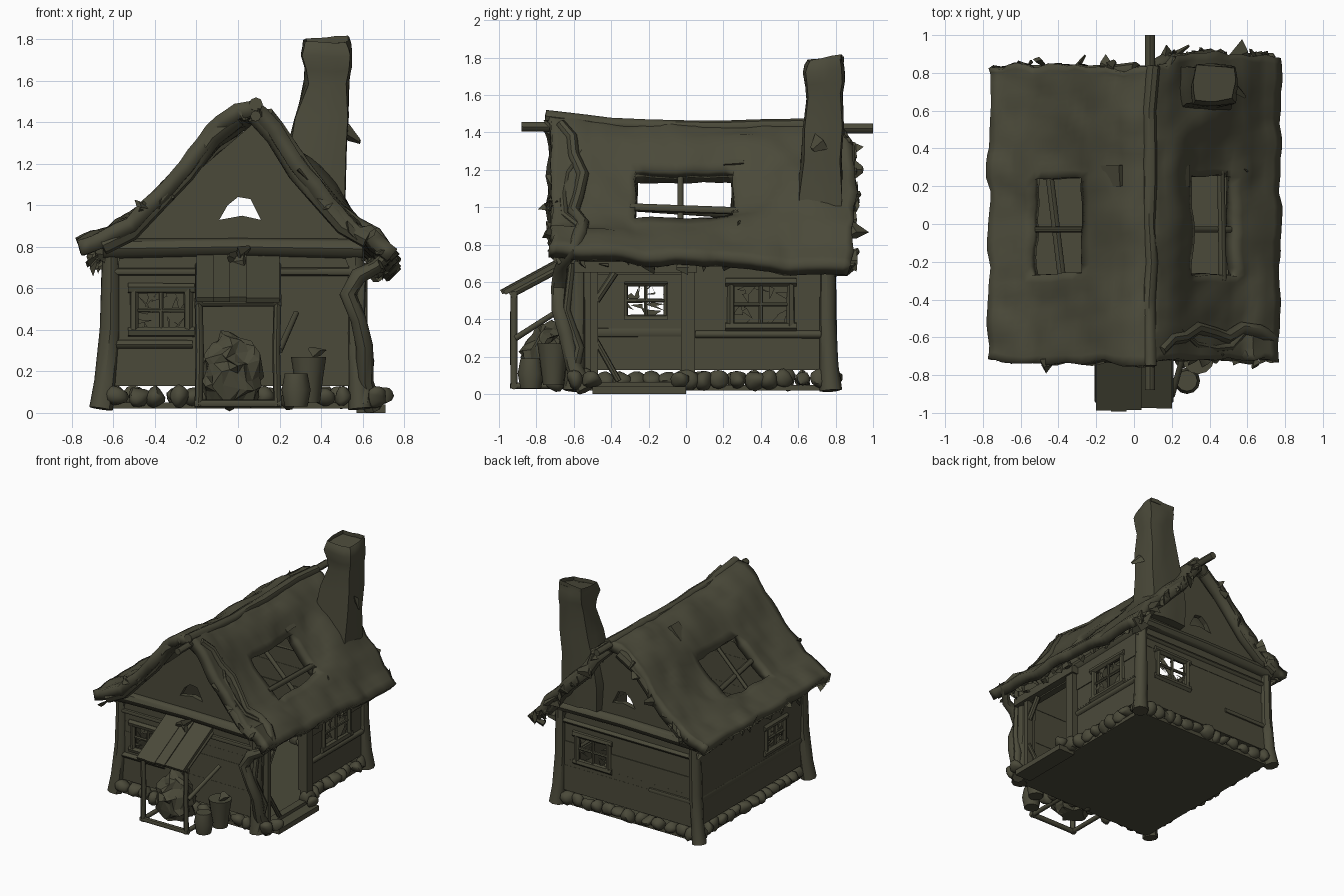
import bpy, bmesh, math, random
from mathutils import Vector, Matrix, Euler, noise

random.seed(4)
if "Cube" in bpy.data.objects:
    bpy.data.objects.remove(bpy.data.objects["Cube"])

mat = bpy.data.materials.new("dark olive")
mat.use_nodes = True
OLIVE = (0.07, 0.068, 0.042, 1)
mat.diffuse_color = OLIVE
mat.node_tree.nodes["Principled BSDF"].inputs["Base Color"].default_value = OLIVE
R = random.uniform
# Wall planes
LEFT, RIGHT, FRONT, BACK = .56, -.61, -.58, .745


def part(name, bm, smooth=True, thickness=0):
    bmesh.ops.recalc_face_normals(bm, faces=bm.faces)
    me = bpy.data.meshes.new(name)
    bm.to_mesh(me)
    bm.free()
    me.materials.append(mat)
    ob = bpy.data.objects.new(name, me)
    bpy.context.collection.objects.link(ob)
    if thickness:
        m = ob.modifiers.new("Thickness", 'SOLIDIFY')
        m.thickness, m.offset = thickness, 0
    if smooth:
        bpy.ops.object.select_all(action='DESELECT')
        ob.select_set(True)
        bpy.context.view_layer.objects.active = ob
        bpy.ops.object.shade_smooth_by_angle(angle=math.radians(45))


def box(bm, c, size, rot=(0, 0, 0)):
    m = Matrix.LocRotScale(Vector(c), Euler(rot), Vector(size))
    bmesh.ops.create_cube(bm, size=1, matrix=m)


def loft(bm, rings):
    vs = [[bm.verts.new(p) for p in r] for r in rings]
    n = len(vs[0])
    for a, b in zip(vs, vs[1:]):
        for i in range(n):
            bm.faces.new((a[i], a[(i + 1) % n], b[(i + 1) % n], b[i]))
    bm.faces.new(vs[0])
    return bm.faces.new(vs[-1])


def log(bm, pts, r, r2=None, sides=8):
    """Round beam along a path, tapering from r to r2."""
    pts = [Vector(p) for p in pts]
    r2 = r if r2 is None else r2
    side = (pts[1] - pts[0]).orthogonal()
    rings = []
    for i, p in enumerate(pts):
        d = (pts[min(i + 1, len(pts) - 1)] - pts[max(i - 1, 0)]).normalized()
        side = (side - d * side.dot(d)).normalized()
        up = d.cross(side)
        rad = (r + (r2 - r) * i / (len(pts) - 1)) * R(0.9, 1.1)
        rings.append([p + rad * (math.cos(t) * side + math.sin(t) * up)
                      for t in (2 * math.pi * k / sides for k in range(sides))])
    loft(bm, rings)


def shard(bm, p, size):
    m = Matrix.LocRotScale(Vector(p), Euler([R(0, 6.28) for _ in range(3)]), Vector((0.9, 0.3, 0.8)))
    bmesh.ops.create_cone(bm, segments=4, radius1=size, radius2=size * 0.3,
                          depth=size * 1.8, cap_ends=True, matrix=m)


# Plank walls with rectangular openings
def at(axis, pos, u, z):
    return (u, pos, z) if axis == 'x' else (pos, u, z)


def wall(name, axis, pos, u0, u1, openings):
    bm = bmesh.new()
    zs = sorted({0.13, 0.33, 0.52, 0.67, 0.83} | {z for o in openings for z in o[2:]})
    for a, b in zip(zs, zs[1:]):
        u = u0
        spans = [o for o in sorted(openings) if o[2] <= a and o[3] >= b]
        thick = R(0.035, 0.055)
        for end, nxt in [(o[0], o[1]) for o in spans] + [(u1, u1)]:
            s = (end - u, thick, b - a) if axis == 'x' else (thick, end - u, b - a)
            box(bm, at(axis, pos, (u + end) / 2, (a + b) / 2), s)
            u = nxt
    part(name, bm, False)


def window(name, axis, pos, u0, u1, z0, z1):
    bm = bmesh.new()
    um, zm = (u0 + u1) / 2, (z0 + z1) / 2
    for a, b, r in (((u0 - .03, z0), (u1 + .03, z0), .025), ((u0 - .03, z1), (u1 + .03, z1), .025),
                    ((u0, z0), (u0, z1), .022), ((u1, z0), (u1, z1), .022),
                    ((um, z0), (um, z1), .011), ((u0, zm), (u1, zm), .011)):
        log(bm, [at(axis, pos, *a), at(axis, pos, *b)], r, sides=6)
    # Broken pane pieces round the edge
    for k in range(16):
        t = k * math.pi / 8
        ed = Vector((um + math.cos(t) * (u1 - u0) * .4, zm + math.sin(t) * (z1 - z0) * .4))
        e = [ed + Vector((R(-.06, .06), R(-.05, .05))) for _ in range(3)]
        bm.faces.new([bm.verts.new(at(axis, pos, *p)) for p in e])
    part(name, bm)


front_win, back_win = (-.5, -.24, .39, .6), (.14, .42, .38, .6)
left_win, right_win = (.24, .56, .36, .6), (-.33, -.1, .4, .6)
doorway = (-.48, -.02, .13, .64)
wall("front_wall", 'x', FRONT, RIGHT, LEFT, [front_win])
wall("back_wall", 'x', BACK, RIGHT, LEFT, [back_win])
wall("left_wall", 'y', LEFT, FRONT, BACK, [doorway, left_win])
wall("right_wall", 'y', RIGHT, FRONT, BACK, [right_win])
window("front_window", 'x', FRONT - .02, *front_win)
window("back_window", 'x', BACK + .02, *back_win)
window("left_window", 'y', LEFT + .02, *left_win)
window("right_window", 'y', RIGHT - .02, *right_win)

# Gable walls, each with a broken hole
for name, y in (("front_gable", FRONT), ("back_gable", BACK)):
    bm = bmesh.new()
    hole = [(-.09, .93), (.02, .95), (.11, .93), (.06, 1.03), (.0, 1.04), (-.05, 1.0)]
    for loop in ([(-.62, .8), (.58, .8), (.08, 1.4)], hole):
        vs = [bm.verts.new((x, y, z)) for x, z in loop]
        for i, v in enumerate(vs):
            bm.edges.new((v, vs[i - 1]))
    bmesh.ops.triangle_fill(bm, use_beauty=True, edges=bm.edges[:])
    part(name, bm, False, .04)

# Floor and door step
bm = bmesh.new()
box(bm, (-.02, .085, .035), (1.2, 1.36, .03))
box(bm, (.64, -.25, .02), (.14, .5, .04))
part("floor", bm, False)

# Foundation stones
bm = bmesh.new()
spots = [(x / 100, y) for x in range(-58, 58, 9) for y in (FRONT - .02, BACK + .02)]
spots += [(x, y / 100) for y in range(-54, 74, 9) for x in (RIGHT - .01, LEFT + .03) if x < 0 or not -50 < y < 0]
spots += [(.69, -.5), (.69, -.03), (.66, -.6), (.24, -.7), (-.3, -.66)]
for x, y in spots:
    m = Matrix.LocRotScale(Vector((x + R(-.015, .015), y + R(-.015, .015), .078)), Euler((0, 0, R(-.3, .3))),
                           Vector((R(.04, .06), R(.04, .06), R(.04, .06))))
    for v in bmesh.ops.create_icosphere(bm, subdivisions=2, radius=1, matrix=m)['verts']:
        v.co += noise.noise_vector(v.co * 14) * .02
part("foundation_stones", bm)

# Flared corner posts and horizontal logs
bm = bmesh.new()
for x, foot in ((RIGHT, -.05), (LEFT + .005, .025)):
    for y, out in ((FRONT, -.02), (BACK + .01, .02)):
        log(bm, [(x + foot, y + out, .02), (x + foot * .6, y + out * .5, .15), (x + foot * .1, y, .4), (x, y, .82)],
            .056, .043)
for y in (FRONT - .02, BACK + .02):
    log(bm, [(RIGHT - .04, y, .79), (0, y, .8), (LEFT + .04, y, .79)], .045)
    log(bm, [(RIGHT, y, .68), (LEFT, y, .68)], .02)
    log(bm, [(RIGHT, y, .33), (-.22, y, .33)], .02)
for x in (RIGHT, LEFT):
    log(bm, [(x, FRONT - .03, .74), (x, .1, .73), (x, BACK + .03, .74)], .04)
log(bm, [(RIGHT, FRONT, .33), (RIGHT, BACK, .33)], .03)
log(bm, [(LEFT + .02, .05, .32), (LEFT + .02, BACK, .32)], .02)
part("timber_frame", bm)

# Side doorway frame and brace
bm = bmesh.new()
x = LEFT + .035
box(bm, (x, .01, .36), (.06, .075, .66))
box(bm, (x, -.49, .35), (.05, .04, .64))
box(bm, (x + .01, -.27, .68), (.07, .66, .06))
box(bm, (x, -.25, .05), (.06, .5, .03))
log(bm, [(x, -.49, .3), (x + .02, -.36, .07)], .016)
log(bm, [(x, -.48, .5), (x, -.38, .65)], .02)
part("side_door_frame", bm, False)

# Sagging roof with a hole in each slope
PROFILE = [(-.76, .8), (-.65, .835), (-.52, .885), (-.38, 1.01), (-.25, 1.15), (-.13, 1.31), (0, 1.4),
           (.08, 1.415), (.18, 1.33), (.28, 1.17), (.4, 1.02), (.51, .91), (.63, .82), (.75, .71)]
STATIONS = [-.73, -.62, -.5, -.38, -.27, -.14, 0, .13, .25, .37, .49, .61, .74, .84]


def roof_point(x, y, up=0):
    """Point on the roof surface: profile, swayback, torn lip and lumps."""
    z = .72
    for (a, za), (b, zb) in zip(PROFILE, PROFILE[1:]):
        if a <= x <= b:
            z = za + (zb - za) * (x - a) / (b - a)
    z += .22 * max(0, -y - .3) * max(0, z - .8) + (-.07 * y if x > .6 else 0)
    # Curled lip behind each hole
    d = math.hypot((abs(x) - .37) / .16, max(0, y - .25) / .3)
    z += .035 * math.exp(-((d - 1.1) / .25) ** 2) * math.exp(-(min(0, y - .25) / .12) ** 2)
    # Swelling where the thatch meets the chimney
    z += .08 * math.exp(-((x - .42) ** 2 + (y - .68) ** 2) / .03)
    n = noise.noise_vector(Vector((x * 4, y * 4, 3))) * .02 + noise.noise_vector(Vector((x * 11, y * 9, 1))) * .014
    rag = 2 if y < -.7 or y > .8 else 1
    if x > .15 and y > .8:
        y += .035
    return Vector((x + n.x, y + n.y * rag, z + n.z + up))


bm = bmesh.new()
grid = [[bm.verts.new((x, y, 0)) for x, _ in PROFILE] for y in STATIONS]
for j in range(len(STATIONS) - 1):
    for i in range(len(PROFILE) - 1):
        if not (4 <= j < 8 and i in (2, 3, 9, 10)):
            bm.faces.new((grid[j][i], grid[j][i + 1], grid[j + 1][i + 1], grid[j + 1][i]))
bmesh.ops.subdivide_edges(bm, edges=bm.edges[:], cuts=2, use_grid_fill=True)
for v in bm.verts:
    v.co = roof_point(v.co.x, v.co.y)
part("roof", bm, True, .075)

# Rolled thatch along the verges and the ridge
bm = bmesh.new()
for y in (-.68, .81):
    for pts in (PROFILE[1:7], PROFILE[7:13]):
        log(bm, [roof_point(x, y + R(-.02, .02), -.03) for x, _ in pts], .045)
log(bm, [roof_point(.085, y, .02) for y in (-.74, -.55, -.4, -.2, 0, .2, .4, .6, .84)], .035)
part("thatch_rolls", bm)

# Exposed rafters and ridge pole
bm = bmesh.new()
log(bm, [(.085, -.88, 1.43), (.085, 1.0, 1.42)], .025)
log(bm, [(.47, -.3, 1.0), (.46, .28, .98)], .02)
log(bm, [(-.45, .28, .96), (-.38, -.3, 1.0)], .02)
for s in (-1, 1):
    log(bm, [(s * .54, -.03, .88), (s * .22, -.03, 1.2)], .017)
part("rafters", bm)

# Ragged straw on eaves, verges and hole edges
bm = bmesh.new()
for k in range(26):
    for s in (-1, 1):
        shard(bm, (s * R(.64, .71), -.68 + k * .06, R(.7, .77) - (.06 * k / 26 if s > 0 else 0)), R(.03, .05))
for k in range(40):
    x = R(-.7, .7)
    shard(bm, roof_point(x, random.choice((R(-.73, -.67), R(.8, .86))), R(-.05, .0)), R(.03, .06))
for k in range(14):
    shard(bm, roof_point(R(.15, .72), R(.8, .87), R(-.05, .01)), R(.05, .08))
for x, y in ((-.45, -.72), (.57, .3), (.22, .3), (.5, .27)):
    shard(bm, roof_point(x, y, .02), .05)
shard(bm, (.56, .7, 1.33), .06)
for x, y, w in ((-.12, .25, .16), (.24, .24, .13)):
    box(bm, roof_point(x, y, .03), (w, .11, .03), (.1, math.copysign(.8, x), R(-.4, .4)))
part("straw_tufts", bm, False)

# Crooked chimney: z, centre x, centre y, half width, half depth
bm = bmesh.new()
rings = []
for z, cx, cy, hx, hy in ((.85, .36, .71, .17, .13), (1.05, .36, .715, .17, .13), (1.25, .38, .725, .155, .115),
                          (1.42, .405, .735, .135, .105), (1.6, .43, .74, .11, .095), (1.66, .435, .74, .115, .105),
                          (1.73, .43, .735, .12, .115), (1.77, .43, .74, .115, .105), (1.8, .425, .75, .11, .095)):
    ring = []
    for k in range(16):
        c, s = math.cos(k * math.pi / 8), math.sin(k * math.pi / 8)
        f = .7 / max(abs(c), abs(s)) + .28
        p = Vector((cx + hx * c * f, cy + hy * s * f, z + s * .015 * (z > 1.5)))
        ring.append(p + noise.noise_vector(p * 8) * .018)
    rings.append(ring)
top = loft(bm, rings)
bmesh.ops.inset_region(bm, faces=[top], thickness=.03)
bmesh.ops.translate(bm, verts=top.verts, vec=(0, 0, -.03))
part("chimney", bm)

# Lean-to porch
bm = bmesh.new()
for k in range(5):
    box(bm, (-.16 + k * .08, -.79 + R(-.01, .01), .65 + R(-.006, .006)), (.082, .43, .025), (.5, 0, 0))
for x, z in ((-.03, .75), (.03, .78), (.0, .73)):
    shard(bm, (x, -.68, z), .05)
part("porch_roof", bm, False)
bm = bmesh.new()
for x in (-.19, .19):
    log(bm, [(x, -.92, .03), (x * .97, -.92, .3), (x, -.92, .55)], .02)
    log(bm, [(x, -.93, .045), (x, -.6, .045)], .018)
    log(bm, [(x, -.94, .53), (x, -.6, .71)], .017)
for z in (.045, .53):
    log(bm, [(-.21, -.92, z), (.21, -.92, z)], .018)
log(bm, [(.2, -.91, .3), (.28, -.63, .48)], .015)
part("porch_frame", bm)

# Rubble heap under the porch
bm = bmesh.new()
m = Matrix.LocRotScale(Vector((-.03, -.74, .18)), None, Vector((.15, .13, .2)))
for v in bmesh.ops.create_icosphere(bm, subdivisions=3, radius=1, matrix=m)['verts']:
    v.co += noise.noise_vector(v.co * 13) * .05
    v.co.z = max(v.co.z, .04)
part("rubble_heap", bm, False)

# Barrel and bucket beside the porch
bm = bmesh.new()
for x, y, zs, rs in ((.28, -.83, (.03, .11, .19), (.055, .07, .055)),
                     (.34, -.71, (.05, .17, .27), (.055, .07, .085))):
    loft(bm, [[(x + r * math.cos(t * math.pi / 6), y + r * math.sin(t * math.pi / 6), z) for t in range(12)]
              for z, r in zip(zs, rs)])
shard(bm, (.37, -.71, .3), .05)
part("barrel_and_bucket", bm)

# Twisted vine climbing the corner and then over the roof
bm = bmesh.new()
stem = [(.65, -.54, .02), (.61, -.6, .15), (.61, -.64, .32), (.58, -.68, .45), (.53, -.68, .57), (.58, -.67, .66),
        (.66, -.66, .7), (.73, -.6, .77)]
trail = [(.67, -.56), (.58, -.54), (.5, -.59), (.42, -.57), (.33, -.55), (.26, -.6), (.2, -.62), (.15, -.68)]
log(bm, stem + [roof_point(x, y, .05) for x, y in trail], .042, .03)
log(bm, [(.6, -.62, .04), (.63, -.57, .25), (.59, -.64, .45), (.6, -.61, .7)], .03, .018)
log(bm, [roof_point(x, y, .04) for x, y in ((.6, -.55), (.52, -.65), (.42, -.66), (.32, -.64), (.24, -.56))], .025, .015)
part("vine", bm)
